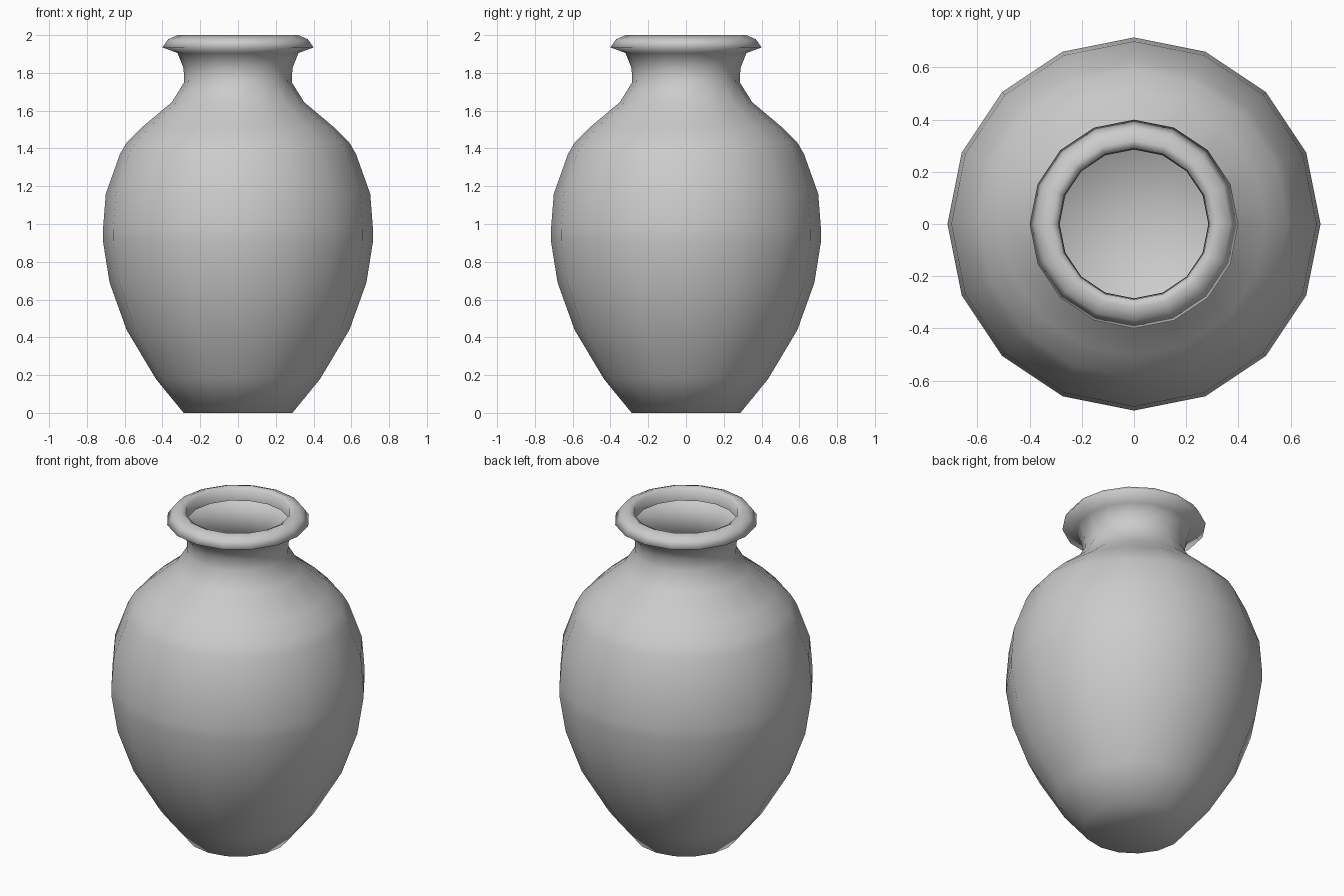
import bpy, bmesh, math

if "Cube" in bpy.data.objects:
    bpy.data.objects.remove(bpy.data.objects["Cube"])

SIDES = 16

# Outline as (radius, height): base, belly, shoulder, neck, rolled lip, inner lip
PROFILE = [
    (0.288, 0.0), (0.435, 0.18), (0.59, 0.44), (0.68, 0.69), (0.715, 0.91),
    (0.715, 0.97), (0.70, 1.16), (0.625, 1.37), (0.59, 1.43), (0.505, 1.515),
    (0.35, 1.645), (0.285, 1.75), (0.288, 1.825), (0.32, 1.905),
    (0.40, 1.935), (0.37, 1.978), (0.32, 2.0), (0.29, 1.985), (0.287, 1.92),
]

clay = bpy.data.materials.new("grey clay")
clay.diffuse_color = (0.6, 0.6, 0.6, 1)
clay.use_nodes = True
clay.node_tree.nodes["Principled BSDF"].inputs["Base Color"].default_value = clay.diffuse_color

# Vase wall: one ring of vertices per profile point
bm = bmesh.new()
rings = []
for radius, height in PROFILE:
    angles = [2 * math.pi * i / SIDES for i in range(SIDES)]
    rings.append([bm.verts.new((radius * math.cos(a), radius * math.sin(a), height))
                  for a in angles])
for low, high in zip(rings, rings[1:]):
    for i in range(SIDES):
        j = (i + 1) % SIDES
        bm.faces.new((low[i], low[j], high[j], high[i]))

# Floor of the vase
centre = bm.verts.new((0, 0, 0))
for i in range(SIDES):
    bm.faces.new((centre, rings[0][(i + 1) % SIDES], rings[0][i]))

for face in bm.faces:
    face.smooth = True
mesh = bpy.data.meshes.new("vase")
bm.to_mesh(mesh)
bm.free()
mesh.materials.append(clay)
vase = bpy.data.objects.new("vase", mesh)
bpy.context.collection.objects.link(vase)
